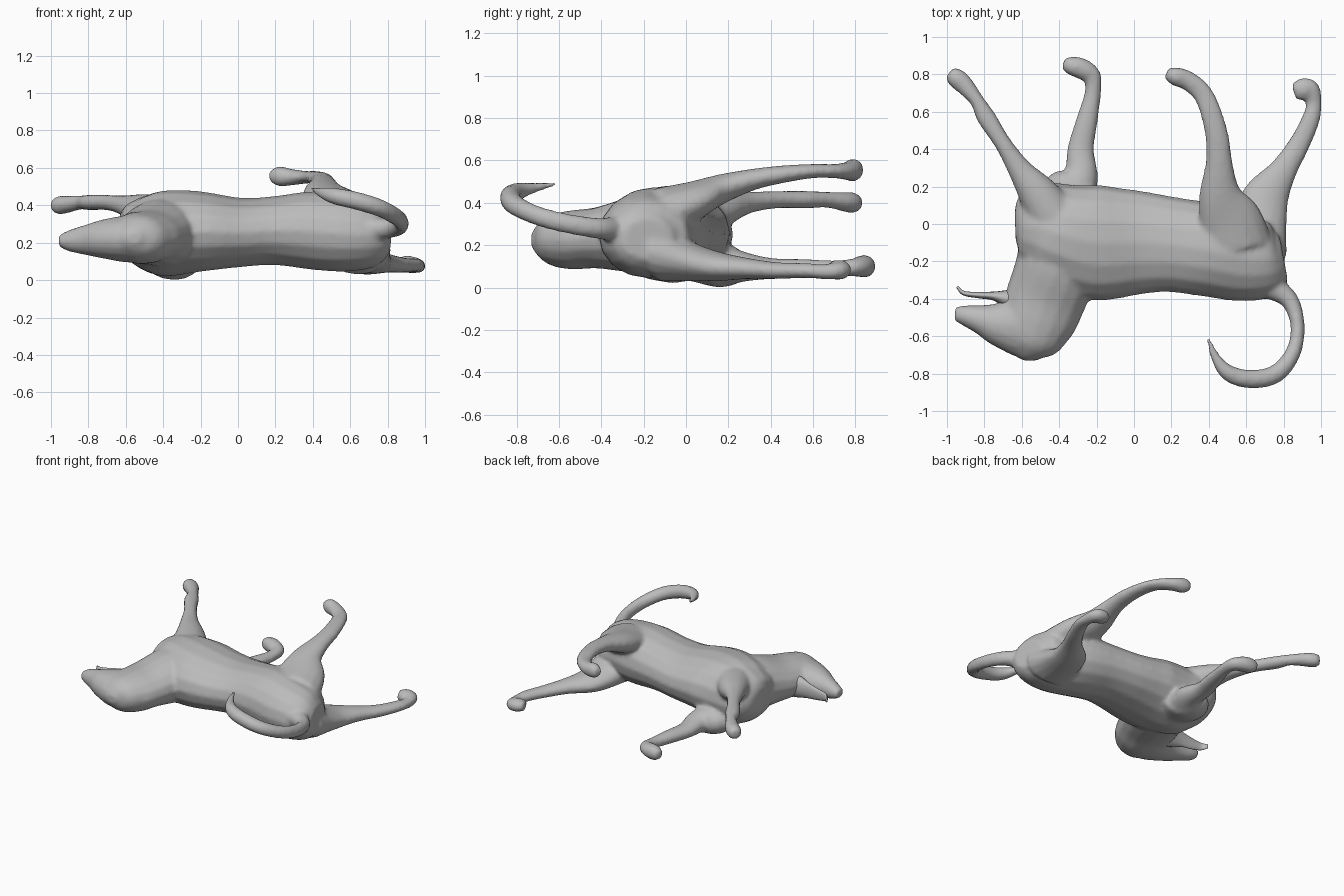
import bpy, bmesh, math
from mathutils import Vector

cube = bpy.data.objects.get("Cube")
if cube:
    bpy.data.objects.remove(cube, do_unlink=True)

fur = bpy.data.materials.new("grey_fur")
fur.use_nodes = True
fur.diffuse_color = (0.5, 0.5, 0.5, 1)
fur.node_tree.nodes["Principled BSDF"].inputs["Base Color"].default_value = (0.5, 0.5, 0.5, 1)

SIDES = 16


def spline(rows, steps=4):
    """Catmull-Rom interpolation through rows of (x, y, z, width, height)."""
    p = [Vector(r) for r in rows]
    p = [2 * p[0] - p[1]] + p + [2 * p[-1] - p[-2]]
    out = []
    for a, b, c, d in zip(p, p[1:], p[2:], p[3:]):
        for i in range(steps):
            t = i / steps
            out.append(0.5 * (2 * b + (c - a) * t + (2 * a - 5 * b + 4 * c - d) * t * t
                              + (3 * b - a - 3 * c + d) * t ** 3))
    return out + [p[-2]]


def limb(bm, rows):
    """Sweep an ellipse along a path; width lies level, height lies along z."""
    pts = spline(rows)
    rings = []
    for i, s in enumerate(pts):
        t = pts[min(i + 1, len(pts) - 1)] - pts[max(i - 1, 0)]
        side = Vector((t[1], -t[0], 0)).normalized()
        centre = Vector(s[:3])
        w, h = max(s[3], 0.006), max(s[4], 0.006)
        rings.append([bm.verts.new(centre + side * w * math.cos(a) + Vector((0, 0, h * math.sin(a))))
                      for a in (math.tau * k / SIDES for k in range(SIDES))])
    for r, q in zip(rings, rings[1:]):
        for k in range(SIDES):
            n = (k + 1) % SIDES
            bm.faces.new((r[k], r[n], q[n], q[k]))
    bm.faces.new(rings[0][::-1])
    bm.faces.new(rings[-1])


def build(name, paths):
    bm = bmesh.new()
    for rows in paths:
        limb(bm, rows)
    bmesh.ops.recalc_face_normals(bm, faces=bm.faces)
    mesh = bpy.data.meshes.new(name)
    bm.to_mesh(mesh)
    bm.free()
    mesh.materials.append(fur)
    mesh.shade_smooth()
    ob = bpy.data.objects.new(name, mesh)
    bpy.context.collection.objects.link(ob)
    return ob


# Torso, chest to rump
torso = [(-0.635, -0.01, 0.27, 0.08, 0.07), (-0.60, -0.01, 0.26, 0.19, 0.14),
         (-0.50, -0.02, 0.25, 0.25, 0.20), (-0.38, -0.06, 0.25, 0.28, 0.23),
         (-0.20, -0.10, 0.26, 0.31, 0.215), (0.02, -0.10, 0.255, 0.28, 0.185),
         (0.20, -0.11, 0.265, 0.255, 0.185), (0.40, -0.14, 0.265, 0.25, 0.21),
         (0.58, -0.185, 0.25, 0.23, 0.205), (0.73, -0.19, 0.24, 0.20, 0.17),
         (0.80, -0.18, 0.23, 0.12, 0.10)]
# Neck curving into the skull
neck = [(-0.38, -0.05, 0.25, 0.22, 0.19), (-0.42, -0.25, 0.25, 0.22, 0.18),
        (-0.48, -0.42, 0.235, 0.215, 0.145), (-0.52, -0.54, 0.225, 0.20, 0.14),
        (-0.54, -0.64, 0.225, 0.155, 0.12), (-0.55, -0.70, 0.225, 0.095, 0.075),
        (-0.55, -0.73, 0.225, 0.035, 0.03)]
# Brow and muzzle
muzzle = [(-0.46, -0.53, 0.22, 0.13, 0.12), (-0.60, -0.54, 0.22, 0.175, 0.125),
          (-0.72, -0.535, 0.22, 0.125, 0.105), (-0.82, -0.51, 0.215, 0.08, 0.08),
          (-0.91, -0.487, 0.21, 0.054, 0.055), (-0.958, -0.48, 0.21, 0.038, 0.03)]
# Legs, hip or shoulder to paw
upper_foreleg = [(-0.43, 0.03, 0.33, 0.14, 0.13), (-0.52, 0.17, 0.37, 0.105, 0.09),
                 (-0.61, 0.29, 0.40, 0.066, 0.053), (-0.70, 0.43, 0.415, 0.046, 0.042),
                 (-0.79, 0.57, 0.415, 0.052, 0.042), (-0.84, 0.66, 0.415, 0.039, 0.038),
                 (-0.91, 0.745, 0.405, 0.052, 0.046), (-0.955, 0.785, 0.40, 0.052, 0.05),
                 (-0.985, 0.812, 0.40, 0.035, 0.035)]
lower_foreleg = [(-0.36, 0.02, 0.15, 0.17, 0.12), (-0.34, 0.16, 0.11, 0.16, 0.11),
                 (-0.285, 0.26, 0.10, 0.095, 0.075), (-0.285, 0.40, 0.09, 0.072, 0.05),
                 (-0.25, 0.56, 0.09, 0.058, 0.045), (-0.22, 0.70, 0.09, 0.045, 0.038),
                 (-0.225, 0.79, 0.095, 0.05, 0.043), (-0.28, 0.83, 0.10, 0.057, 0.052),
                 (-0.34, 0.848, 0.10, 0.05, 0.052), (-0.378, 0.86, 0.10, 0.03, 0.03)]
upper_hind_leg = [(0.55, -0.14, 0.33, 0.20, 0.14), (0.51, 0.02, 0.40, 0.175, 0.10),
                  (0.46, 0.16, 0.46, 0.115, 0.075), (0.455, 0.32, 0.51, 0.074, 0.052),
                  (0.445, 0.46, 0.535, 0.064, 0.042), (0.41, 0.60, 0.55, 0.058, 0.034),
                  (0.365, 0.70, 0.55, 0.054, 0.034), (0.29, 0.765, 0.55, 0.053, 0.044),
                  (0.22, 0.79, 0.555, 0.05, 0.054), (0.175, 0.81, 0.555, 0.032, 0.032)]
lower_hind_leg = [(0.64, -0.14, 0.17, 0.18, 0.14), (0.67, 0.02, 0.125, 0.15, 0.095),
                  (0.71, 0.15, 0.10, 0.125, 0.07), (0.80, 0.29, 0.09, 0.075, 0.05),
                  (0.885, 0.43, 0.08, 0.058, 0.04), (0.945, 0.56, 0.08, 0.05, 0.036),
                  (0.962, 0.65, 0.075, 0.042, 0.036), (0.945, 0.715, 0.08, 0.053, 0.043),
                  (0.905, 0.72, 0.085, 0.062, 0.047), (0.855, 0.705, 0.085, 0.045, 0.035)]
# Tail curling forward
tail = [(0.64, -0.29, 0.27, 0.11, 0.09), (0.76, -0.35, 0.275, 0.065, 0.06),
        (0.84, -0.42, 0.28, 0.048, 0.05), (0.875, -0.55, 0.30, 0.038, 0.048),
        (0.85, -0.69, 0.335, 0.042, 0.048), (0.76, -0.80, 0.385, 0.05, 0.05),
        (0.63, -0.83, 0.425, 0.05, 0.05), (0.51, -0.80, 0.45, 0.045, 0.045),
        (0.44, -0.72, 0.47, 0.028, 0.026), (0.395, -0.61, 0.49, 0.01, 0.01)]

# One continuous skin
body = build("dog_body", [torso, neck, muzzle, upper_foreleg, lower_foreleg,
                          upper_hind_leg, lower_hind_leg, tail])
remesh = body.modifiers.new("fuse", 'REMESH')
remesh.mode = 'VOXEL'
remesh.voxel_size = 0.014
remesh.use_smooth_shade = True
relax = body.modifiers.new("relax", 'SMOOTH')
relax.factor = 0.5
relax.iterations = 6

# Open lower jaw with an upturned tip
build("lower_jaw", [[(-0.56, -0.41, 0.22, 0.07, 0.10), (-0.67, -0.40, 0.215, 0.05, 0.08),
                     (-0.75, -0.385, 0.215, 0.024, 0.06), (-0.83, -0.38, 0.21, 0.017, 0.045),
                     (-0.91, -0.37, 0.21, 0.012, 0.03), (-0.945, -0.335, 0.21, 0.007, 0.015)]])
